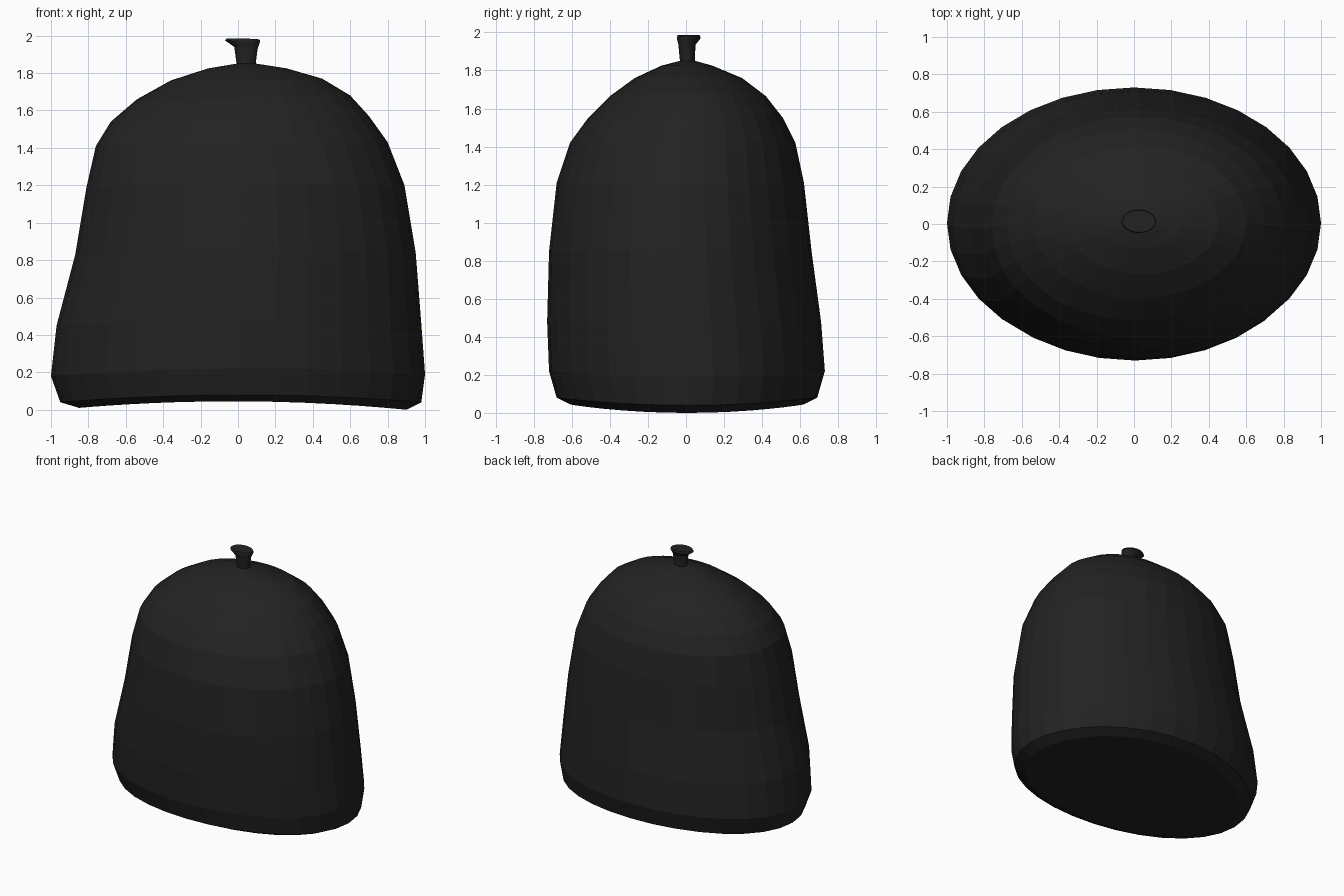
import bpy, bmesh
from math import sin, cos, pi

mat = bpy.data.materials.new("black_fabric")
mat.diffuse_color = (0.016, 0.016, 0.016, 1)


def loft(name, rings, n, strip_base):
    """Each ring: x_left, x_right, y_front, y_back, z_left, z_right, z_front_back."""
    bm = bmesh.new()
    loops = []
    for xl, xr, yf, yb, zl, zr, zm in rings:
        loop = []
        for i in range(n):
            c, s = cos(2 * pi * i / n), sin(2 * pi * i / n)
            z = zm + ((zl + zr) / 2 - zm) * c * c + (zr - zl) / 2 * c
            loop.append(bm.verts.new(((xl + xr) / 2 + (xr - xl) / 2 * c,
                                      (yf + yb) / 2 + (yb - yf) / 2 * s, z)))
        loops.append(loop)
    for a, b in zip(loops, loops[1:]):
        for i in range(n):
            j = (i + 1) % n
            bm.faces.new((a[i], a[j], b[j], b[i]))
    bm.faces.new(loops[-1])
    # bowed underside made of strips running front to back
    if strip_base:
        a = loops[0]
        for i in range(n // 2):
            quad = [a[i], a[i + 1], a[(n - i - 1) % n], a[(n - i) % n]]
            bm.faces.new(list(dict.fromkeys(quad)))
    else:
        bm.faces.new(loops[0][::-1])
    bmesh.ops.recalc_face_normals(bm, faces=bm.faces)
    me = bpy.data.meshes.new(name)
    bm.to_mesh(me)
    bm.free()
    me.materials.append(mat)
    ob = bpy.data.objects.new(name, me)
    bpy.context.collection.objects.link(ob)
    return ob


# Sagging bag body
loft("bag_body", [
    (-0.85, 0.90, -0.61, 0.62, 0.01, 0.00, 0.045),
    (-0.95, 0.98, -0.68, 0.69, 0.04, 0.04, 0.08),
    (-1.00, 1.00, -0.72, 0.73, 0.18, 0.19, 0.22),
    (-0.97, 0.98, -0.73, 0.71, 0.45, 0.46, 0.48),
    (-0.87, 0.95, -0.72, 0.66, 0.83, 0.84, 0.85),
    (-0.81, 0.89, -0.68, 0.62, 1.19, 1.20, 1.21),
    (-0.76, 0.80, -0.61, 0.575, 1.41, 1.43, 1.42),
    (-0.68, 0.70, -0.515, 0.51, 1.54, 1.57, 1.55),
    (-0.54, 0.60, -0.40, 0.42, 1.66, 1.68, 1.665),
    (-0.36, 0.45, -0.27, 0.295, 1.76, 1.77, 1.76),
    (-0.16, 0.26, -0.13, 0.14, 1.825, 1.825, 1.825),
    (-0.01, 0.10, -0.035, 0.05, 1.85, 1.85, 1.85),
], 32, True)

# Flared tuft on top
loft("top_tuft", [
    (-0.005, 0.092, -0.03, 0.045, 1.83, 1.83, 1.83),
    (-0.02, 0.105, -0.04, 0.05, 1.94, 1.93, 1.935),
    (-0.07, 0.118, -0.048, 0.077, 1.975, 1.97, 1.97),
    (-0.06, 0.115, -0.045, 0.073, 1.985, 1.98, 1.985),
], 24, False)
